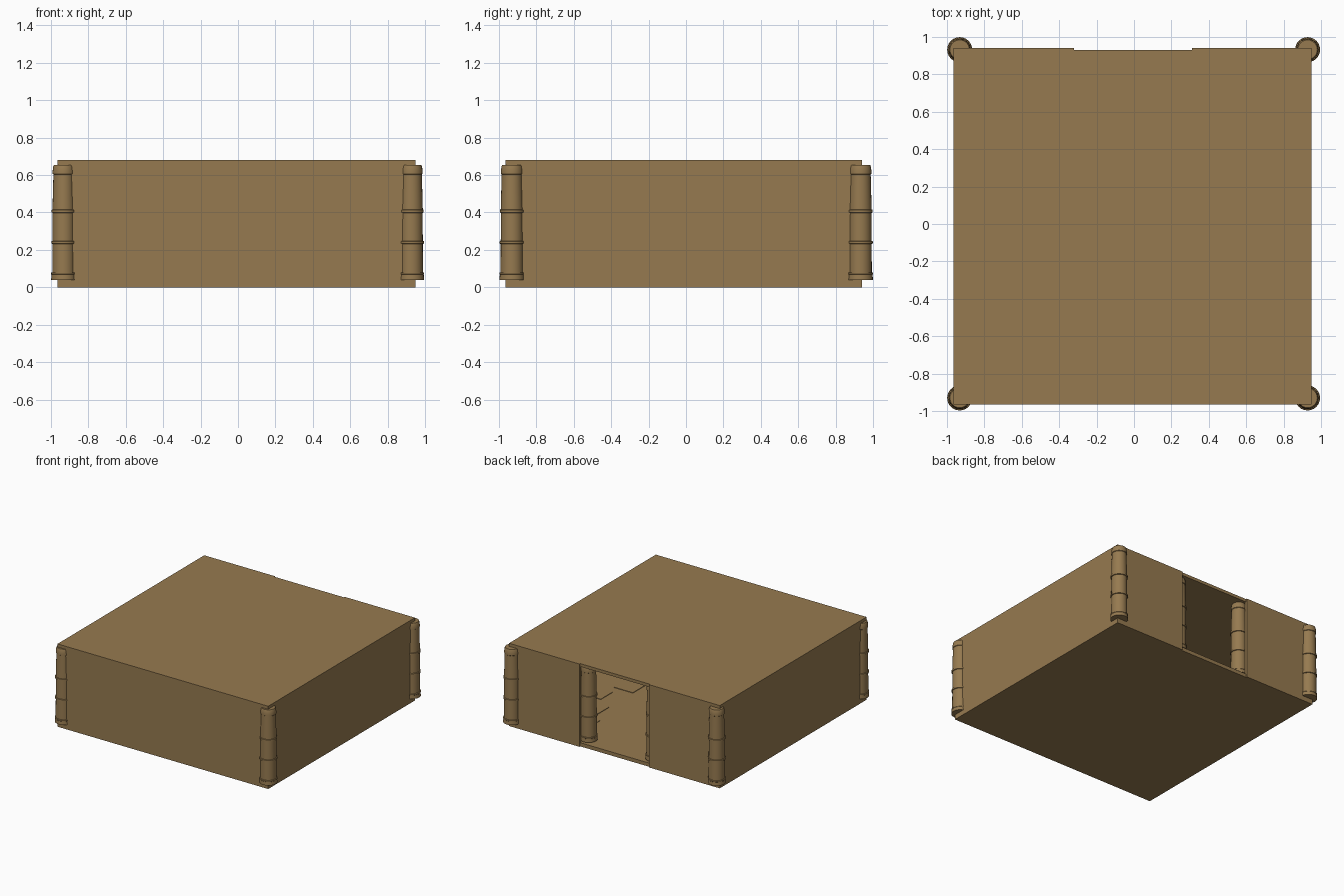
import bpy, bmesh, math, random

if "Cube" in bpy.data.objects:
    bpy.data.objects.remove(bpy.data.objects["Cube"])

random.seed(4)
brown = bpy.data.materials.new("wood brown")
brown.diffuse_color = (0.305, 0.195, 0.08, 1)
brown.use_nodes = True
brown.node_tree.nodes["Principled BSDF"].inputs["Base Color"].default_value = brown.diffuse_color


def finish(name, bm):
    mesh = bpy.data.meshes.new(name)
    bm.to_mesh(mesh)
    bm.free()
    ob = bpy.data.objects.new(name, mesh)
    mesh.materials.append(brown)
    bpy.context.collection.objects.link(ob)
    return ob


def box(name, x0, x1, y0, y1, z0, z1):
    bm = bmesh.new()
    bmesh.ops.create_cube(bm, size=1)
    for v in bm.verts:
        v.co = (x1 if v.co.x > 0 else x0,
                y1 if v.co.y > 0 else y0,
                z1 if v.co.z > 0 else z0)
    return finish(name, bm)


# Room shell: thin walls, doorway in the back
T, H = 0.02, 0.68
L, R, F, B = -0.965, 0.95, -0.965, 0.94
box("front_wall", L, R, F, F + T, 0, H)
box("left_wall", L, L + T, F + T, B - T, 0, H)
box("right_wall", R - T, R, F + T, B - T, 0, H)
box("back_wall_left", L, -0.32, B - T, B, 0, H)
box("back_wall_right", 0.31, R, B - T, B, 0, H)

# Floor and roof slabs; their back edge shows as sill and lintel in the doorway
for name, z0, z1 in (("floor", 0, 0.03), ("roof", H - 0.025, H)):
    box(name, L + T, R - T, F + T, B - T, z0, z1)
    box(name + "_door_edge", -0.32, 0.31, B - T, B - 0.01, z0, z1)

# Scattered low floor tiles
n = 0
for i in range(8):
    for j in range(7):
        if random.random() < 0.35:
            x = -0.85 + i * 0.21 + (j % 2) * 0.08
            y = -0.85 + j * 0.23
            box(f"floor_tile_{n}", x, x + 0.17, y, y + 0.15, 0.03, 0.034)
            n += 1

# Bamboo post profile: (radius, height), slightly tapered with raised rings
PROFILE = [(0, 0.04), (0.067, 0.04), (0.065, 0.068), (0.067, 0.07), (0.067, 0.078),
           (0.061, 0.08), (0.060, 0.232), (0.066, 0.234), (0.066, 0.246),
           (0.060, 0.248), (0.059, 0.398), (0.065, 0.40), (0.065, 0.414),
           (0.060, 0.416), (0.055, 0.604), (0.059, 0.607), (0.059, 0.622),
           (0.056, 0.645), (0.052, 0.655), (0, 0.655)]


def post(name, x, y):
    bm = bmesh.new()
    vs = [bm.verts.new((r, 0, z)) for r, z in PROFILE]
    edges = [bm.edges.new(p) for p in zip(vs, vs[1:])]
    bmesh.ops.spin(bm, geom=vs + edges, cent=(0, 0, 0), axis=(0, 0, 1),
                   angle=math.tau, steps=24)
    bmesh.ops.remove_doubles(bm, verts=bm.verts, dist=1e-4)
    bmesh.ops.recalc_face_normals(bm, faces=bm.faces)
    ob = finish(name, bm)
    ob.location = (x, y, 0)
    bpy.ops.object.select_all(action='DESELECT')
    ob.select_set(True)
    bpy.context.view_layer.objects.active = ob
    bpy.ops.object.shade_smooth_by_angle(angle=math.radians(30))


# Corner posts and the two posts tucked inside the doorway
for side, x, dx in (("left", -0.932, -0.312), ("right", 0.928, 0.285)):
    post(f"front_{side}_post", x, -0.93)
    post(f"back_{side}_post", x, 0.932)
    post(f"door_{side}_post", dx, 0.855)
